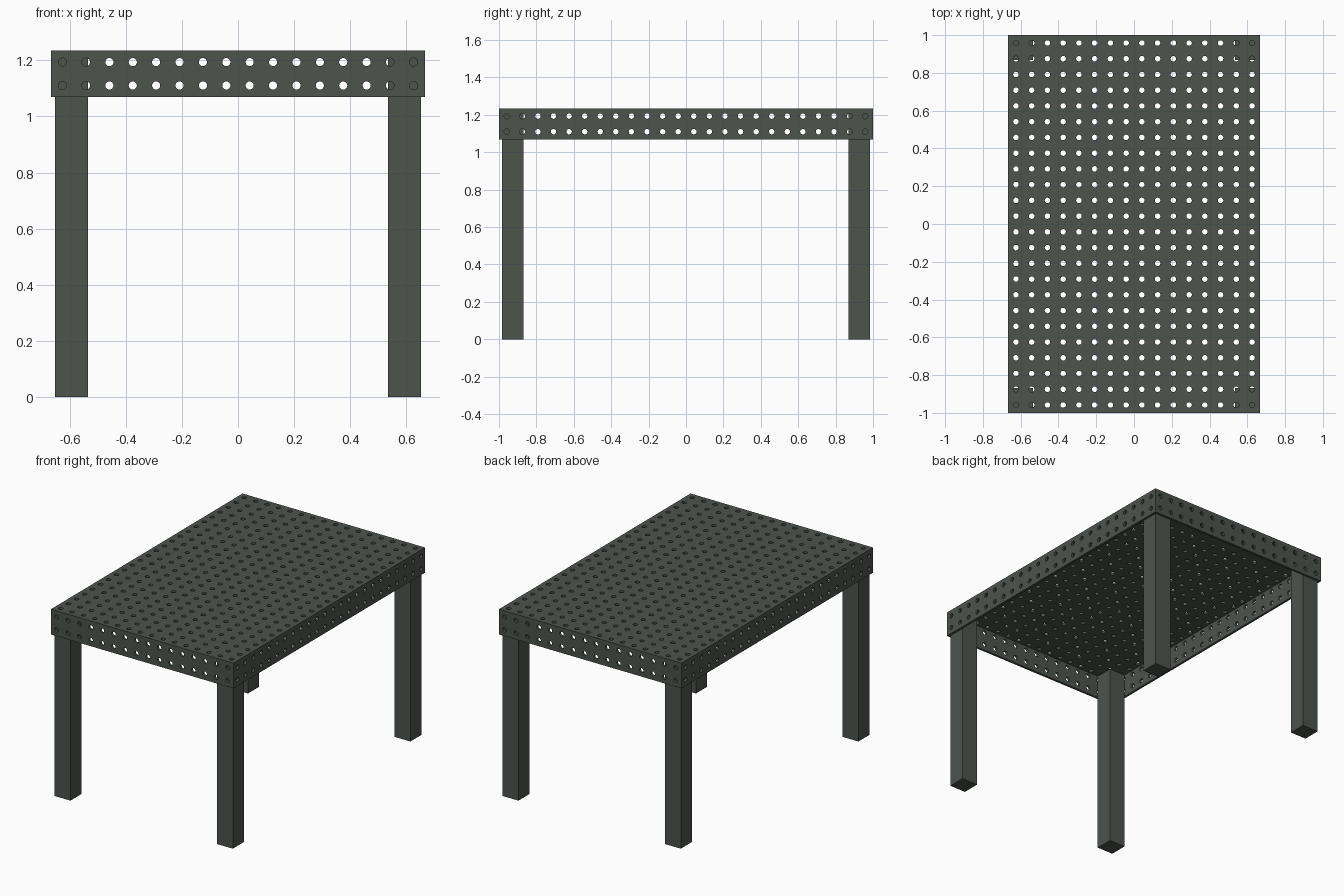
import bpy, bmesh, math
from mathutils import Vector

cube = bpy.data.objects.get("Cube")
if cube:
    bpy.data.objects.remove(cube, do_unlink=True)

PITCH = 2 / 24            # hole spacing
NX, NY, NZ = 16, 24, 2    # holes along width, length and skirt height
W, L = NX * PITCH / 2, NY * PITCH / 2
TOP = 1.235
SKIRT = NZ * PITCH
THICK = 0.015
HOLE_R = 0.0145
SEGS = 24
LEG = 0.117

steel = bpy.data.materials.new("dark_grey_steel")
COLOUR = (0.075, 0.087, 0.076, 1)
steel.diffuse_color = COLOUR
steel.use_nodes = True
steel.node_tree.nodes["Principled BSDF"].inputs["Base Color"].default_value = COLOUR


def finish(name, bm):
    mesh = bpy.data.meshes.new(name)
    bm.to_mesh(mesh)
    bm.free()
    obj = bpy.data.objects.new(name, mesh)
    bpy.context.collection.objects.link(obj)
    mesh.materials.append(steel)
    return obj


def perforated_panel(bm, origin, u, v, nu, nv):
    """Tile square cells, each with a round hole; u x v points outward."""
    origin, u, v = Vector(origin), Vector(u), Vector(v)
    for i in range(nu):
        for j in range(nv):
            centre = origin + PITCH * ((i + 0.5) * u + (j + 0.5) * v)
            inner, outer = [], []
            for k in range(SEGS):
                a = math.tau * k / SEGS
                d = math.cos(a) * u + math.sin(a) * v
                reach = PITCH / 2 / max(abs(math.cos(a)), abs(math.sin(a)))
                inner.append(bm.verts.new(centre + HOLE_R * d))
                outer.append(bm.verts.new(centre + reach * d))
            for k in range(SEGS):
                n = (k + 1) % SEGS
                bm.faces.new((inner[k], outer[k], outer[n], inner[n]))


# Table top with folded skirts, one welded sheet given thickness inward
bm = bmesh.new()
low = TOP - SKIRT
X, Y, Z = Vector((1, 0, 0)), Vector((0, 1, 0)), Vector((0, 0, 1))
perforated_panel(bm, (-W, -L, TOP), X, Y, NX, NY)
perforated_panel(bm, (-W, -L, low), X, Z, NX, NZ)
perforated_panel(bm, (W, L, low), -X, Z, NX, NZ)
perforated_panel(bm, (W, -L, low), Y, Z, NY, NZ)
perforated_panel(bm, (-W, L, low), -Y, Z, NY, NZ)
bmesh.ops.remove_doubles(bm, verts=bm.verts[:], dist=1e-4)
bm.normal_update()
table = finish("perforated_table_top", bm)

solid = table.modifiers.new("Thickness", 'SOLIDIFY')
solid.thickness = THICK
solid.offset = -1
solid.use_even_offset = True
solid.use_quality_normals = True
bpy.ops.object.select_all(action='DESELECT')
table.select_set(True)
bpy.context.view_layer.objects.active = table
bpy.ops.object.modifier_apply(modifier=solid.name)
bpy.ops.object.shade_smooth_by_angle(angle=math.radians(30))

# Four square legs tucked inside the skirt corners
leg_h = TOP - THICK
for sx, side in ((1, "left"), (-1, "right")):
    for sy, end in ((-1, "front"), (1, "back")):
        bm = bmesh.new()
        bmesh.ops.create_cube(bm, size=1)
        bmesh.ops.scale(bm, vec=(LEG, LEG, leg_h), verts=bm.verts)
        bmesh.ops.translate(bm, verts=bm.verts, vec=(
            sx * (W - THICK - LEG / 2), sy * (L - THICK - LEG / 2), leg_h / 2))
        finish(f"{end}_{side}_leg", bm)
